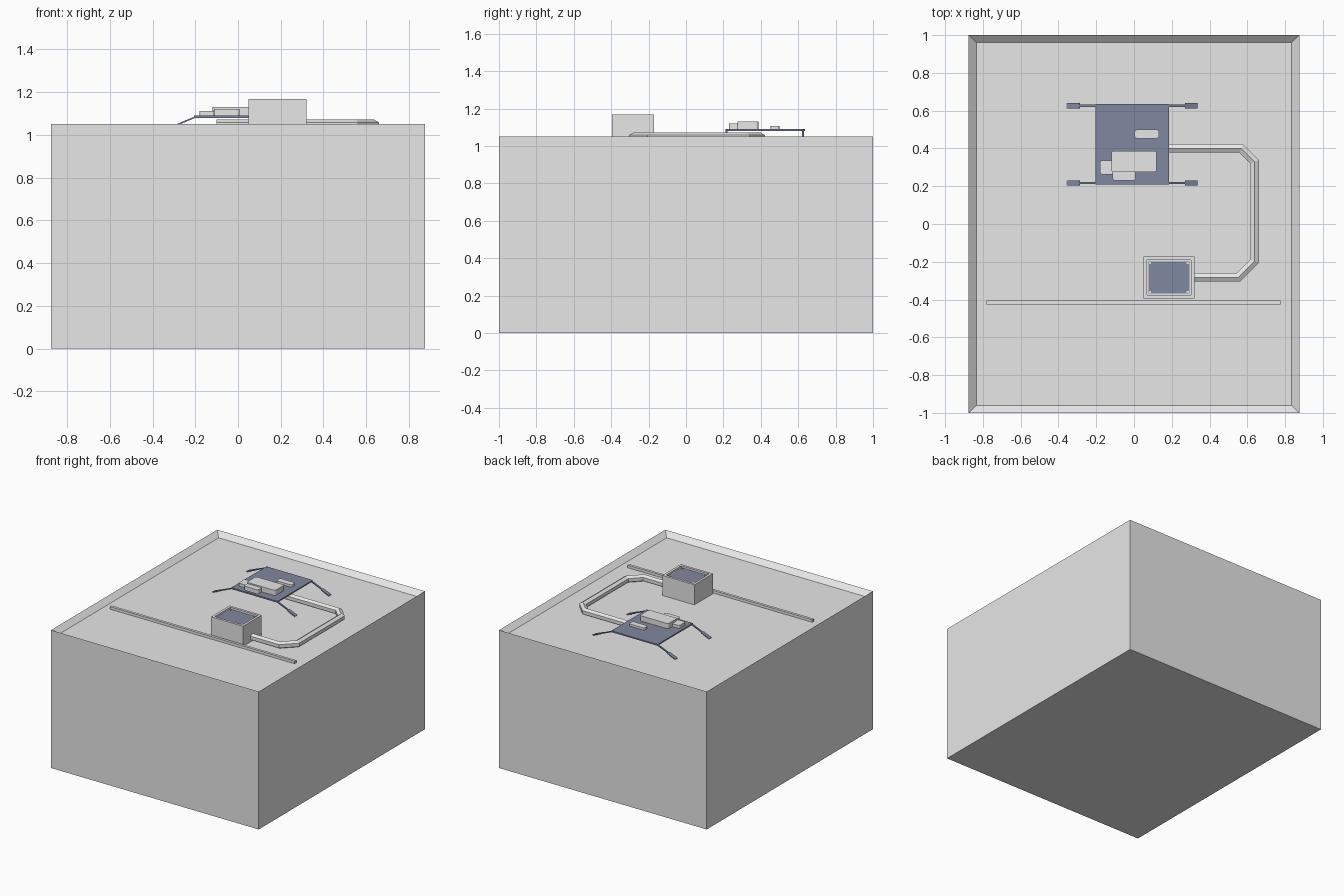
import bpy, bmesh, math
from mathutils import Vector

if "Cube" in bpy.data.objects:
    bpy.data.objects.remove(bpy.data.objects["Cube"], do_unlink=True)


def material(name, rgb):
    m = bpy.data.materials.new(name)
    m.use_nodes = True
    m.diffuse_color = (*rgb, 1)
    m.node_tree.nodes["Principled BSDF"].inputs["Base Color"].default_value = (*rgb, 1)
    return m


GREY = material("light grey", (0.8, 0.8, 0.8))
BLUE = material("slate blue", (0.22, 0.25, 0.35))
FLOOR, RIM = 1.015, 1.05


def finish(name, bm, mat):
    bmesh.ops.recalc_face_normals(bm, faces=bm.faces)
    mesh = bpy.data.meshes.new(name)
    bm.to_mesh(mesh)
    bm.free()
    mesh.materials.append(mat)
    obj = bpy.data.objects.new(name, mesh)
    bpy.context.collection.objects.link(obj)
    return obj


def make_box(bm, x0, x1, y0, y1, z0, z1):
    verts = bmesh.ops.create_cube(bm, size=1)["verts"]
    for v in verts:
        v.co = Vector(((x0, x1)[v.co.x > 0], (y0, y1)[v.co.y > 0], (z0, z1)[v.co.z > 0]))
    return verts


def box(name, mat, *bounds, corner=0):
    bm = bmesh.new()
    make_box(bm, *bounds)
    if corner:
        upright = [e for e in bm.edges if abs(e.verts[0].co.z - e.verts[1].co.z) > 0.001]
        bmesh.ops.bevel(bm, geom=upright, offset=corner, segments=3, profile=0.5, affect="EDGES")
    return finish(name, bm, mat)


def recessed_box(name, bounds, inset, depth):
    """Box whose top is inset and sunk, with a sloped or upright inner lip."""
    bm = bmesh.new()
    make_box(bm, *bounds)
    bm.normal_update()
    top = max(bm.faces, key=lambda f: f.calc_center_median().z)
    bmesh.ops.inset_region(bm, faces=[top], thickness=inset, depth=0)
    return bm, top


# Building block with a sloped parapet around the roof
bm, top = recessed_box("building", (-0.875, 0.875, -1, 1, 0, RIM), 0.057, 0)
for v in top.verts:
    v.co.z = FLOOR
finish("building", bm, GREY)

# Low rail across the roof
box("roof_rail", GREY, -0.78, 0.775, -0.425, -0.405, FLOOR, 1.035)

# Vent housing with a sunken panel and corner studs
bm, top = recessed_box("vent_housing", (0.05, 0.32, -0.395, -0.172, FLOOR, 1.168), 0.026, 0)
sunk = bmesh.ops.extrude_face_region(bm, geom=[top])["geom"]
for v in [g for g in sunk if isinstance(g, bmesh.types.BMVert)]:
    v.co.z -= 0.015
bmesh.ops.delete(bm, geom=[top], context="FACES_ONLY")
finish("vent_housing", bm, GREY)
box("vent_panel", BLUE, 0.077, 0.293, -0.368, -0.199, 1.153, 1.156)
bm = bmesh.new()
for x in (0.085, 0.285):
    for y in (-0.36, -0.207):
        make_box(bm, x - 0.006, x + 0.006, y - 0.006, y + 0.006, 1.153, 1.16)
finish("vent_studs", bm, GREY)

# Six-sided duct swept along the roof with mitred bends
path = [Vector((x, y, 1.045)) for x, y in
        ((-0.1, 0.4), (0.568, 0.4), (0.638, 0.33), (0.638, -0.197), (0.552, -0.283), (0.3, -0.283))]
bm = bmesh.new()
rings = []
for i, p in enumerate(path):
    before = (p - path[i - 1]).normalized() if i else (path[1] - p).normalized()
    after = (path[i + 1] - p).normalized() if i < len(path) - 1 else before
    along = (before + after).normalized()
    side = along.cross(Vector((0, 0, 1))) / along.dot(before)
    ring = []
    for k in range(6):
        a = k * math.tau / 6
        ring.append(bm.verts.new(p + 0.026 * (side * math.sin(a) + Vector((0, 0, math.cos(a))))))
    rings.append(ring)
for a, b in zip(rings, rings[1:]):
    for k in range(6):
        bm.faces.new((a[k], a[k - 1], b[k - 1], b[k]))
bm.faces.new(rings[0])
bm.faces.new(rings[-1])
finish("duct", bm, GREY)

# Raised equipment platform
box("platform", BLUE, -0.205, 0.185, 0.21, 0.635, 1.08, 1.09)


def sloped_bar(bm, start, end, width, thick):
    """Bar in the xz direction, from start to end."""
    a, b = Vector(start), Vector(end)
    d = b - a
    verts = make_box(bm, 0, d.length, -width / 2, width / 2, -thick / 2, thick / 2)
    up = Vector((0, 1, 0)).cross(d.normalized()) * -1
    for v in verts:
        x, y, z = v.co
        v.co = a + d.normalized() * x + Vector((0, y, 0)) + up * z


# Splayed legs with thicker feet at the four corners
bm = bmesh.new()
for y in (0.217, 0.626):
    for sign in (-1, 1):
        def at(x, z):
            return (-0.01 + sign * x, y, z)
        sloped_bar(bm, at(0.18, 1.088), at(0.345, 1.018), 0.012, 0.007)
        sloped_bar(bm, at(0.28, 1.0455), at(0.347, 1.018), 0.028, 0.006)
finish("platform_legs", bm, BLUE)

# Equipment units on the platform
box("main_unit", GREY, -0.12, 0.12, 0.275, 0.387, 1.09, 1.13, corner=0.014)
box("side_unit", GREY, -0.18, -0.11, 0.262, 0.337, 1.09, 1.113, corner=0.012)
box("front_unit", GREY, -0.113, 0.008, 0.23, 0.285, 1.09, 1.121, corner=0.012)
box("rear_unit", GREY, 0.003, 0.133, 0.453, 0.5, 1.09, 1.107, corner=0.014)
